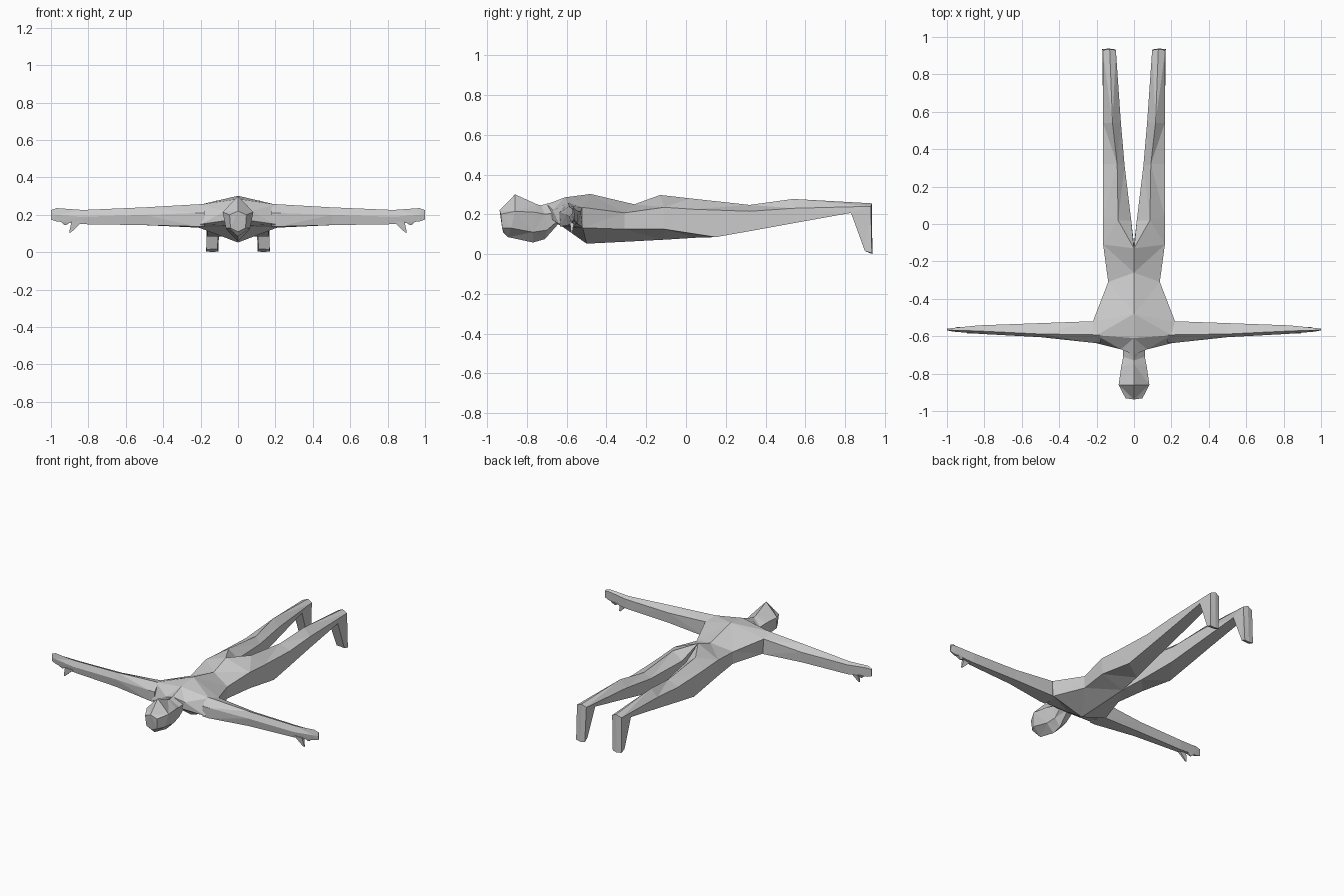
import bpy, bmesh


def loft(name, rings, mirror=False):
    """Skin a list of equal-length point rings, cap both ends."""
    bm = bmesh.new()
    loops = [[bm.verts.new(p) for p in ring] for ring in rings]
    n = len(loops[0])
    for a, b in zip(loops, loops[1:]):
        for i in range(n):
            j = (i + 1) % n
            bm.faces.new((a[i], a[j], b[j], b[i]))
    bm.faces.new(loops[0])
    bm.faces.new(loops[-1])
    bmesh.ops.triangulate(bm, faces=bm.faces[:])
    bmesh.ops.recalc_face_normals(bm, faces=bm.faces[:])
    mesh = bpy.data.meshes.new(name)
    bm.to_mesh(mesh)
    bm.free()
    obj = bpy.data.objects.new(name, mesh)
    bpy.context.collection.objects.link(obj)
    if mirror:
        mod = obj.modifiers.new("Mirror", 'MIRROR')
        mod.use_mirror_merge = False
    return obj


def full(half):
    """Complete a half ring (top centre ... bottom centre) across x = 0."""
    return half + [(-x, y, z) for x, y, z in reversed(half[1:-1])]


# Head and neck, from crown to neck root
head = [
    [(0, -.938, .22), (.045, -.932, .20), (.04, -.925, .13), (0, -.92, .11)],
    [(0, -.86, .30), (.082, -.86, .215), (.065, -.88, .13), (0, -.895, .085)],
    [(0, -.75, .25), (.068, -.76, .21), (.052, -.77, .11), (0, -.77, .058)],
    [(0, -.73, .245), (.058, -.71, .20), (.045, -.70, .12), (0, -.71, .075)],
    [(0, -.62, .275), (.06, -.64, .21), (.05, -.63, .18), (0, -.63, .165)],
]
loft("head", [full(r) for r in head])

# Torso lying face down, from neck to hips
hip = [(0, -.13, .297), (.165, -.11, .235), (.162, -.11, .125), (0, -.11, .072)]
torso = [
    [(0, -.70, .25), (.07, -.67, .22), (.06, -.67, .17), (0, -.655, .155)],
    [(0, -.61, .285), (.20, -.595, .255), (.20, -.638, .15), (0, -.625, .14)],
    [(0, -.48, .302), (.22, -.522, .235), (.21, -.52, .132), (0, -.50, .052)],
    [(0, -.26, .25), (.138, -.31, .207), (.135, -.31, .125), (0, -.30, .062)],
    hip,
]
loft("torso", [full(r) for r in torso])

# Legs with feet pointing down: top, outer upper, outer lower, inner lower, inner upper
leg = [
    hip + [(0, -.11, .2)],
    [(.085, .02, .28), (.165, .04, .225), (.165, .15, .085), (.02, .05, .082), (.015, .02, .23)],
    [(.09, .32, .247), (.165, .32, .215), (.165, .32, .115), (.055, .30, .112), (.05, .31, .21)],
    [(.115, .54, .277), (.165, .54, .23), (.165, .54, .155), (.075, .54, .155), (.07, .54, .23)],
    [(.13, .935, .255), (.167, .93, .24), (.168, .83, .207), (.10, .83, .207), (.097, .93, .24)],
    [(.135, .938, 0), (.17, .935, .005), (.168, .90, .015), (.11, .90, .018), (.105, .935, .005)],
]
loft("leg", leg, mirror=True)

# Arms stretched sideways: x, then (y, z) for ridge, back top, back bottom, front bottom, front
arm = [
    (.18, [(-.595, .258), (-.53, .235), (-.53, .135), (-.635, .14), (-.637, .21)]),
    (.22, [(-.592, .256), (-.52, .235), (-.52, .132), (-.632, .138), (-.635, .21)]),
    (.50, [(-.588, .24), (-.53, .215), (-.535, .145), (-.595, .145), (-.605, .20)]),
    (.83, [(-.572, .226), (-.542, .215), (-.545, .15), (-.58, .15), (-.587, .19)]),
    (.97, [(-.568, .236), (-.556, .225), (-.558, .165), (-.570, .165), (-.575, .20)]),
    (1.0, [(-.565, .225), (-.560, .22), (-.562, .175), (-.566, .175), (-.568, .20)]),
]
loft("arm", [[(x, y, z) for y, z in pts] for x, pts in arm], mirror=True)

# Thumb and curled finger: small tapering spikes below each hand
for name, x0, x1, xt, zt, y in (("thumb", .83, .89, .90, .105, -.575),
                                ("finger", .89, .95, .925, .145, -.562)):
    base = [(x0, y - .01, .165), (x1, y - .01, .165), (x1, y + .012, .165), (x0, y + .012, .165)]
    tip = [(xt + dx, y + dy, zt) for dx, dy in
           ((-.006, -.003), (.003, -.003), (.003, .003), (-.006, .003))]
    loft(name, [base, tip], mirror=True)
